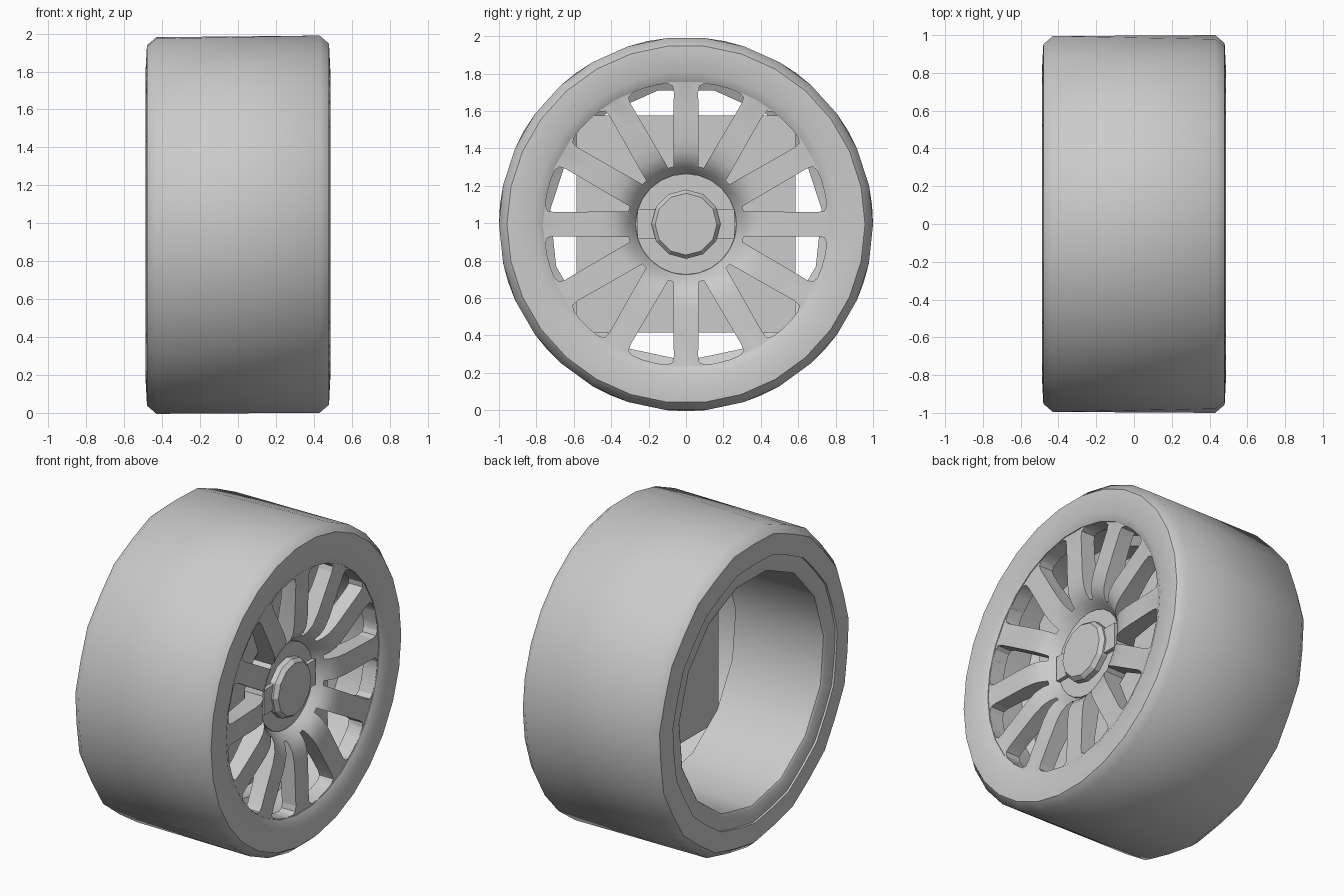
import bpy, bmesh, math
from mathutils import Matrix, Vector

if "Cube" in bpy.data.objects:
    bpy.data.objects.remove(bpy.data.objects["Cube"])

AXLE_Z = 0.995
SPOKES = 12

grey = bpy.data.materials.new("plain_grey")
grey.use_nodes = True
grey.diffuse_color = (0.6, 0.6, 0.6, 1)
grey.node_tree.nodes["Principled BSDF"].inputs["Base Color"].default_value = (0.6, 0.6, 0.6, 1)


def select(obj):
    bpy.ops.object.select_all(action='DESELECT')
    obj.select_set(True)
    bpy.context.view_layer.objects.active = obj


def finish(name, bm, smooth=35):
    """Turn a bmesh into an object centred on the axle."""
    bmesh.ops.recalc_face_normals(bm, faces=bm.faces)
    mesh = bpy.data.meshes.new(name)
    bm.to_mesh(mesh)
    bm.free()
    mesh.materials.append(grey)
    obj = bpy.data.objects.new(name, mesh)
    obj.location.z = AXLE_Z
    bpy.context.collection.objects.link(obj)
    select(obj)
    if smooth:
        bpy.ops.object.shade_smooth_by_angle(angle=math.radians(smooth))
    return obj


def even_ring(r, x, sides, start=0):
    """Points of a regular polygon around the axle."""
    angles = [start + 2 * math.pi * i / sides for i in range(sides)]
    return [Vector((x, r * math.cos(a), r * math.sin(a))) for a in angles]


def coarse_ring(r, x, sides):
    """A polygon with half the sides, its edges split so it joins an even ring."""
    corners = even_ring(r, x, sides // 2, -math.pi / 2)
    bulge = Vector((1, 1.008, 1.008))
    points = []
    for i, p in enumerate(corners):
        points += [p, (p + corners[(i + 1) % len(corners)]) / 2 * bulge]
    shift = sides // 4      # line the first point up with the even ring
    return points[shift + 1:] + points[:shift + 1]


def lathe(name, rings, closed=True, smooth=35):
    """Skin a series of rings; open series get flat caps."""
    bm = bmesh.new()
    rings = [[bm.verts.new(p) for p in ring] for ring in rings]
    pairs = list(zip(rings, rings[1:]))
    if closed:
        pairs.append((rings[-1], rings[0]))
    else:
        bm.faces.new(rings[0])
        bm.faces.new(rings[-1])
    sides = len(rings[0])
    for a, b in pairs:
        for i in range(sides):
            j = (i + 1) % sides
            bm.faces.new((a[i], a[j], b[j], b[i]))
    return finish(name, bm, smooth)


def box(name, centre_x, size):
    bm = bmesh.new()
    bmesh.ops.create_cube(bm, size=1)
    bmesh.ops.scale(bm, vec=size, verts=bm.verts)
    bmesh.ops.translate(bm, vec=(centre_x, 0, 0), verts=bm.verts)
    return finish(name, bm, 0)


# Tyre: fine polygon on the outer face, coarser at the back
tyre = [(1, -.43), (1, .43), (.957, .48), (.815, .487), (.765, .46), (.765, .40),
        (.80, .35), (.82, -.40), (.83, -.487), (.957, -.48)]
lathe("tyre", [even_ring(r, x, 30) if x > 0 else coarse_ring(r, x, 30) for r, x in tyre],
      smooth=45)

# Rim barrel, open at the back and stepped wider around the plate
barrel = [(.84, -.475), (.745, -.47), (.73, -.46), (.73, .16), (.785, .19), (.785, .37),
          (.82, .37)]
lathe("rim_barrel", [even_ring(r, x, 15, -math.pi / 2) for r, x in barrel])

# Wheel face, dished steeply down to the hub, then cut into spokes
dish = [(.80, .465), (.765, .455), (.60, .45), (.46, .445), (.39, .435), (.345, .415),
        (.31, .385), (.285, .35), (.27, .33), (.2, .33), (.2, .24), (.3, .25), (.4, .32),
        (.6, .35), (.80, .36)]
face = lathe("spoke_face", [even_ring(r, x, 48) for r, x in dish])

# One tapered window between two spokes, repeated around the axle
half = [(.315, .014), (.70, .12), (.733, .122), (.752, .098), (.760, .04)]
outline = half + [(u, -v) for u, v in reversed(half)]
bm = bmesh.new()
for k in range(SPOKES):
    turn = Matrix.Rotation(2 * math.pi * (k + .5) / SPOKES, 3, 'X')
    back, front = [[bm.verts.new(turn @ Vector((x, u, v))) for u, v in outline]
                   for x in (.1, .6)]
    bm.faces.new(back)
    bm.faces.new(front)
    for i in range(len(outline)):
        j = (i + 1) % len(outline)
        bm.faces.new((back[i], back[j], front[j], front[i]))
cutter = finish("window_cutter", bm, 0)
cutter.hide_render = True

cut = face.modifiers.new("windows", 'BOOLEAN')
cut.operation = 'DIFFERENCE'
cut.solver = 'EXACT'
cut.object = cutter
select(face)
bpy.ops.object.modifier_apply(modifier=cut.name)
bpy.data.objects.remove(cutter)
bpy.ops.object.shade_smooth_by_angle(angle=math.radians(35))

# Hub, centre cap and the two side tabs
lathe("hub", [even_ring(r, x, 24) for r, x in [(.27, .24), (.27, .34)]], closed=False)
cap = [(.185, .30), (.185, .375), (.165, .40)]
lathe("centre_cap", [even_ring(r, x, 12) for r, x in cap], closed=False, smooth=20)
box("cap_tabs", .34, (.05, .52, .16))

# Square plate behind the spokes
box("brake_plate", .20, (.04, 1.17, 1.16))
